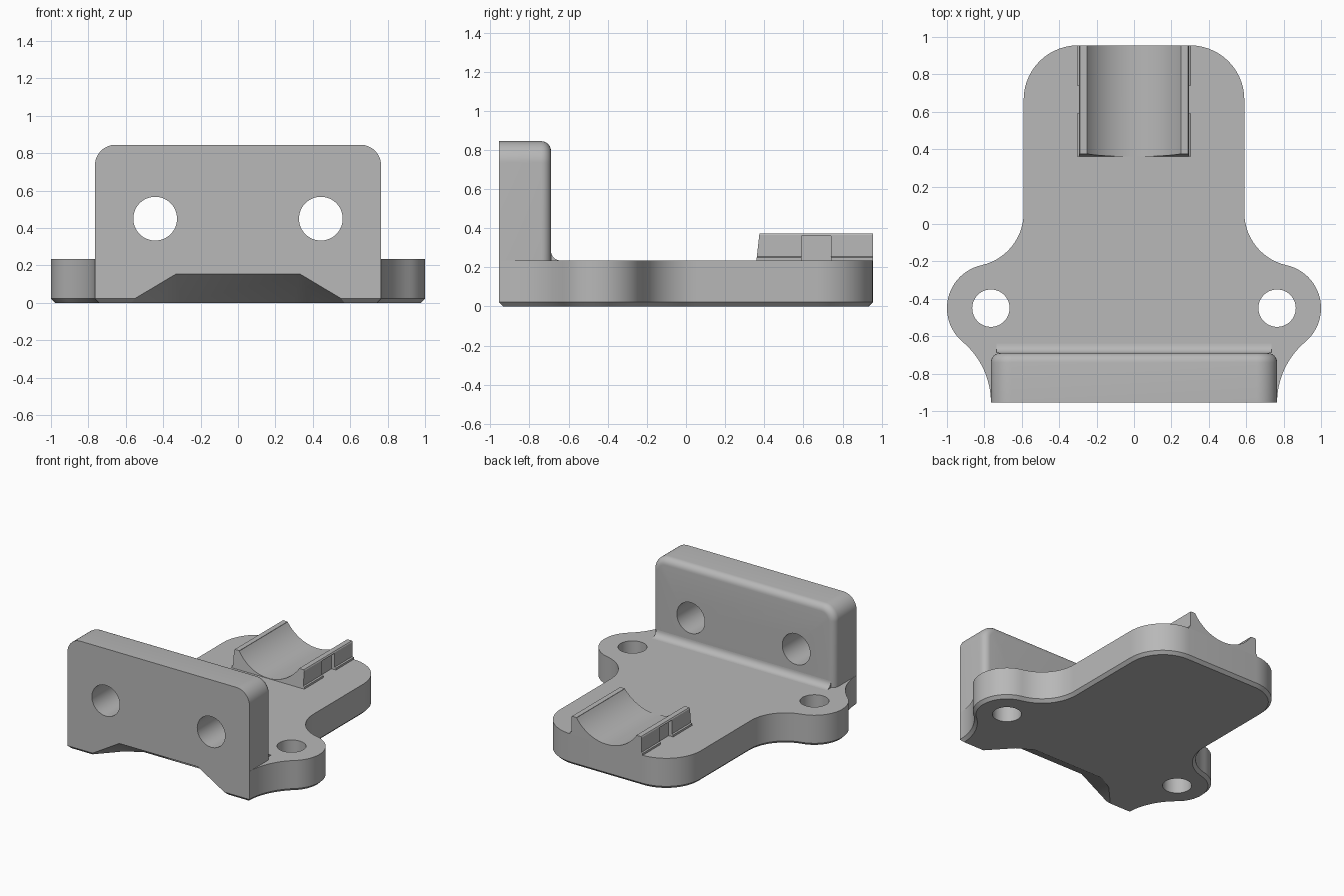
import bpy, bmesh
from math import cos, sin, radians

if "Cube" in bpy.data.objects:
    bpy.data.objects.remove(bpy.data.objects["Cube"])

grey = bpy.data.materials.new("plain grey")
grey.use_nodes = True
grey.diffuse_color = (0.48, 0.48, 0.48, 1)
grey.node_tree.nodes["Principled BSDF"].inputs["Base Color"].default_value = (0.48, 0.48, 0.48, 1)

FRONT, BACK, DECK = -0.955, 0.955, 0.235
PLACE = {"x": lambda u, v, w: (w, u, v),
         "y": lambda u, v, w: (u, w, v),
         "z": lambda u, v, w: (u, v, w)}


def arc(cx, cy, r, start, end, steps=14):
    angles = [radians(start + (end - start) * i / steps) for i in range(steps + 1)]
    return [(cx + r * cos(a), cy + r * sin(a)) for a in angles]


def mirrored(half):
    return half + [(-u, v) for u, v in reversed(half)]


def finish(name, bm):
    bmesh.ops.recalc_face_normals(bm, faces=bm.faces)
    mesh = bpy.data.meshes.new(name)
    bm.to_mesh(mesh)
    bm.free()
    mesh.materials.append(grey)
    ob = bpy.data.objects.new(name, mesh)
    bpy.context.collection.objects.link(ob)
    return ob


def prism(name, pts, axis, lo, hi, edit=None):
    """Extrude a flat outline along an axis, with an optional edit step."""
    bm = bmesh.new()
    rings = [[bm.verts.new(PLACE[axis](u, v, w)) for u, v in pts] for w in (lo, hi)]
    for ring in rings:
        bm.faces.new(ring)
    for i in range(len(pts)):
        j = (i + 1) % len(pts)
        bm.faces.new((rings[0][i], rings[0][j], rings[1][j], rings[1][i]))
    bmesh.ops.recalc_face_normals(bm, faces=bm.faces)
    if edit:
        edit(bm)
    return finish(name, bm)


def hole(x, v, r, axis, lo, hi):
    return prism("hole_cutter", arc(x, v, r, 0, 360, 48)[:-1], axis, lo, hi)


def select(ob):
    bpy.ops.object.select_all(action="DESELECT")
    ob.select_set(True)
    bpy.context.view_layer.objects.active = ob


def cut(ob, cutters):
    for cutter in cutters:
        mod = ob.modifiers.new("cut", "BOOLEAN")
        mod.operation, mod.solver, mod.object = "DIFFERENCE", "EXACT", cutter
        select(ob)
        bpy.ops.object.modifier_apply(modifier=mod.name)
        bpy.data.objects.remove(cutter)


# Base plate: flared ears, narrow neck, chamfered underside
def chamfer_bottom(bm):
    edges = [e for e in bm.edges if all(v.co.z < 0.001 for v in e.verts)]
    bmesh.ops.bevel(bm, geom=edges, offset=0.022, segments=1, affect="EDGES")


half = (arc(1.19, FRONT, 0.425, 180, 130.1)
        + arc(0.765, -0.45, 0.235, -49.9, 77.6, 24)[1:]
        + arc(0.877, 0.06, 0.287, 257.6, 180)[1:]
        + arc(0.30, 0.665, 0.29, 0, 90))
base = prism("base_plate", mirrored(half), "z", 0, DECK, chamfer_bottom)

# Sloped relief under the front edge
bm = bmesh.new()
for s in (-1, 1):
    for y in (FRONT, -1.1):
        bm.verts.new((s * 0.33, y, 0.155))
        bm.verts.new((s * 0.59, y, 0))
        bm.verts.new((s * 0.59, y, -0.02))
    for x, y in ((0.42, -0.77), (0.30, -0.70)):
        bm.verts.new((s * x, y, 0))
        bm.verts.new((s * x, y, -0.02))
bmesh.ops.convex_hull(bm, input=bm.verts)
relief = finish("relief_cutter", bm)
cut(base, [relief] + [hole(s * 0.765, -0.45, 0.10, "z", -0.1, 0.4) for s in (-1, 1)])


# Upright wall with rounded top corners and softened inner rim
def round_rim(bm):
    edges = [e for e in bm.edges if all(v.co.y > -0.7 for v in e.verts)
             and not all(v.co.z < DECK + 0.001 for v in e.verts)]
    bmesh.ops.bevel(bm, geom=edges, offset=0.05, segments=6, profile=0.5, affect="EDGES")


half = [(0.765, DECK)] + arc(0.655, 0.735, 0.11, 0, 90)
wall = prism("front_wall", mirrored(half), "y", FRONT, -0.69, round_rim)
cut(wall, [hole(s * 0.443, 0.45, 0.117, "y", -1.1, -0.5) for s in (-1, 1)])

# Fillet where the wall meets the plate
fillet = prism("wall_fillet", [(-0.69, DECK)] + arc(-0.64, DECK + 0.05, 0.05, 270, 180, 8),
               "x", -0.735, 0.735)


# Cradle: concave saddle with leaning inner end
def lean_end(bm):
    for v in bm.verts:
        if v.co.y < 0.5:
            v.co.y += 0.11 * (v.co.z - DECK)


groove = [p for p in arc(0, 0.54, 0.303, 270, 326, 16)]
half = [(0.305, DECK), (0.305, 0.25), (0.295, 0.255), (0.295, 0.365), (0.29, 0.373)]
half += [(groove[-1][0], 0.373)] + list(reversed(groove[1:]))
cradle = prism("cradle", mirrored(half), "y", 0.36, BACK, lean_end)

# Strap slots in the cradle sides
slot = [(0.268, DECK - 0.02), (0.34, DECK - 0.02), (0.34, 0.36), (0.268, 0.36)]
cut(cradle, [prism("slot_cutter", [(s * u, v) for u, v in slot], "y", 0.59, 0.74)
             for s in (-1, 1)])

for part in (base, wall, fillet, cradle):
    select(part)
    bpy.ops.object.shade_smooth_by_angle(angle=radians(30))
